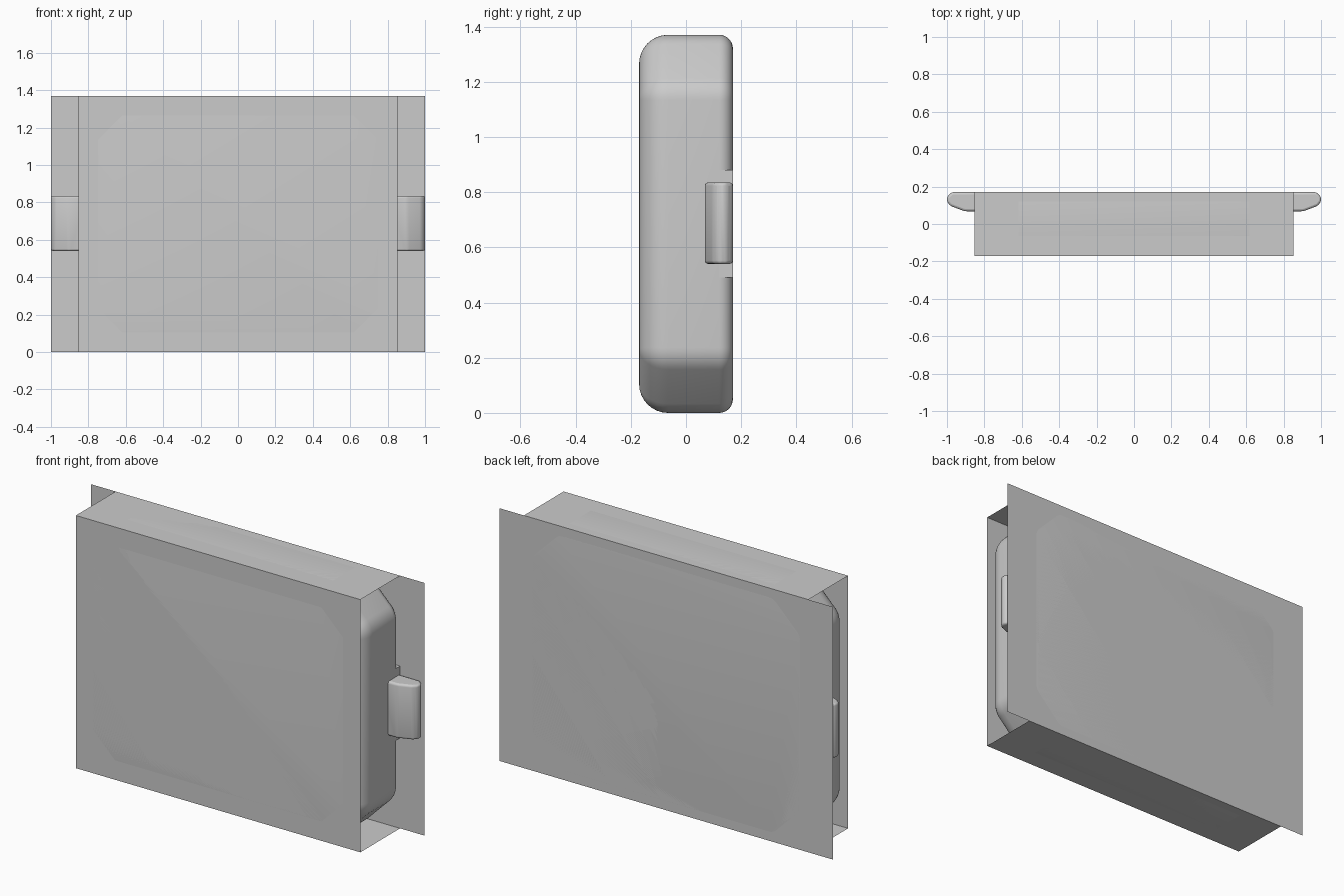
import bpy, bmesh, math

if "Cube" in bpy.data.objects:
    bpy.data.objects.remove(bpy.data.objects["Cube"])

W, H, D = 0.853, 1.37, 0.17      # half width, height, half depth
R, CHAMFER = 0.113, 0.19         # corner rounding, corner cut
FRONT_R, BACK_R = 0.105, 0.05    # edge rounding


def finish(bm, name, smooth=True):
    bmesh.ops.recalc_face_normals(bm, faces=bm.faces)
    me = bpy.data.meshes.new(name)
    bm.to_mesh(me)
    bm.free()
    ob = bpy.data.objects.new(name, me)
    bpy.context.collection.objects.link(ob)
    if smooth:
        bpy.ops.object.select_all(action='DESELECT')
        ob.select_set(True)
        bpy.context.view_layer.objects.active = ob
        bpy.ops.object.shade_smooth_by_angle(angle=math.radians(35))
    return ob


def outline(inset, segs=6):
    """Cut-corner rectangle with rounded corners, shrunk by inset."""
    hx, hz = W - R, H / 2 - R
    c = CHAMFER - R * (2 - math.sqrt(2))
    core = [(hx, hz - c), (hx - c, hz), (c - hx, hz), (-hx, hz - c),
            (-hx, c - hz), (c - hx, -hz), (hx - c, -hz), (hx, c - hz)]
    pts = []
    for i, (x, z) in enumerate(core):
        for s in range(segs + 1):
            a = math.radians(45) * (i + s / segs)
            pts.append((x + (R - inset) * math.cos(a),
                        z + (R - inset) * math.sin(a) + H / 2))
    return pts


def panel(name, corners):
    bm = bmesh.new()
    bm.faces.new([bm.verts.new(p) for p in corners])
    return finish(bm, name, False)


# Rounded case body, lofted from front to back
rings = []
N = 8
for k in range(N + 1):
    a = math.pi / 2 * k / N
    rings.append((-D + FRONT_R * (1 - math.sin(a)), FRONT_R * (1 - math.cos(a))))
rings.reverse()
rings = rings[::-1]
front = sorted(rings)
back = [(D - BACK_R * (1 - math.sin(math.pi / 2 * k / N)),
         BACK_R * (1 - math.cos(math.pi / 2 * k / N))) for k in range(N + 1)]
bm = bmesh.new()
loops = [[bm.verts.new((x, y, z)) for x, z in outline(i)] for y, i in front + back]
for a, b in zip(loops, loops[1:]):
    for j in range(len(a)):
        n = (j + 1) % len(a)
        bm.faces.new((a[j], a[n], b[n], b[j]))
bm.faces.new(loops[0])
bm.faces.new(loops[-1])
finish(bm, "case_body")

# Side latches: tapered profile extruded upward, softened edges
PROFILE = [(0.80, 0.17), (0.975, 0.17), (1.0, 0.145), (1.0, 0.12),
           (0.982, 0.097), (0.905, 0.068), (0.80, 0.068)]
for side, label in ((1, "right"), (-1, "left")):
    bm = bmesh.new()
    face = bm.faces.new([bm.verts.new((side * x, y, 0.54)) for x, y in PROFILE])
    ext = bmesh.ops.extrude_face_region(bm, geom=[face])
    bmesh.ops.translate(bm, vec=(0, 0, 0.295),
                        verts=[v for v in ext["geom"] if isinstance(v, bmesh.types.BMVert)])
    latch = finish(bm, label + "_latch")
    bev = latch.modifiers.new("soft_edges", 'BEVEL')
    bev.width, bev.segments, bev.limit_method = 0.012, 3, 'ANGLE'
    bev.angle_limit = math.radians(20)

    # Flush pad filling the case's back edge behind the latch
    bm = bmesh.new()
    bmesh.ops.create_cube(bm, size=1)
    for v in bm.verts:
        inner = v.co.x < 0
        v.co = (side * (0.79 if inner else W),
                0.17 if v.co.y > 0 else 0.11,
                0.685 + math.copysign(0.195, v.co.z))
    finish(bm, label + "_latch_pad", False)

# Thin sheets wrapped around the case
panel("front_sheet", [(-W, -D, 0), (W, -D, 0), (W, -D, H), (-W, -D, H)])
panel("back_sheet", [(1, D, 0), (-1, D, 0), (-1, D, H), (1, D, H)])
panel("top_sheet", [(-W, -D, H), (W, -D, H), (W, D, H), (-W, D, H)])
panel("bottom_sheet", [(-W, D, 0), (W, D, 0), (W, -D, 0), (-W, -D, 0)])
